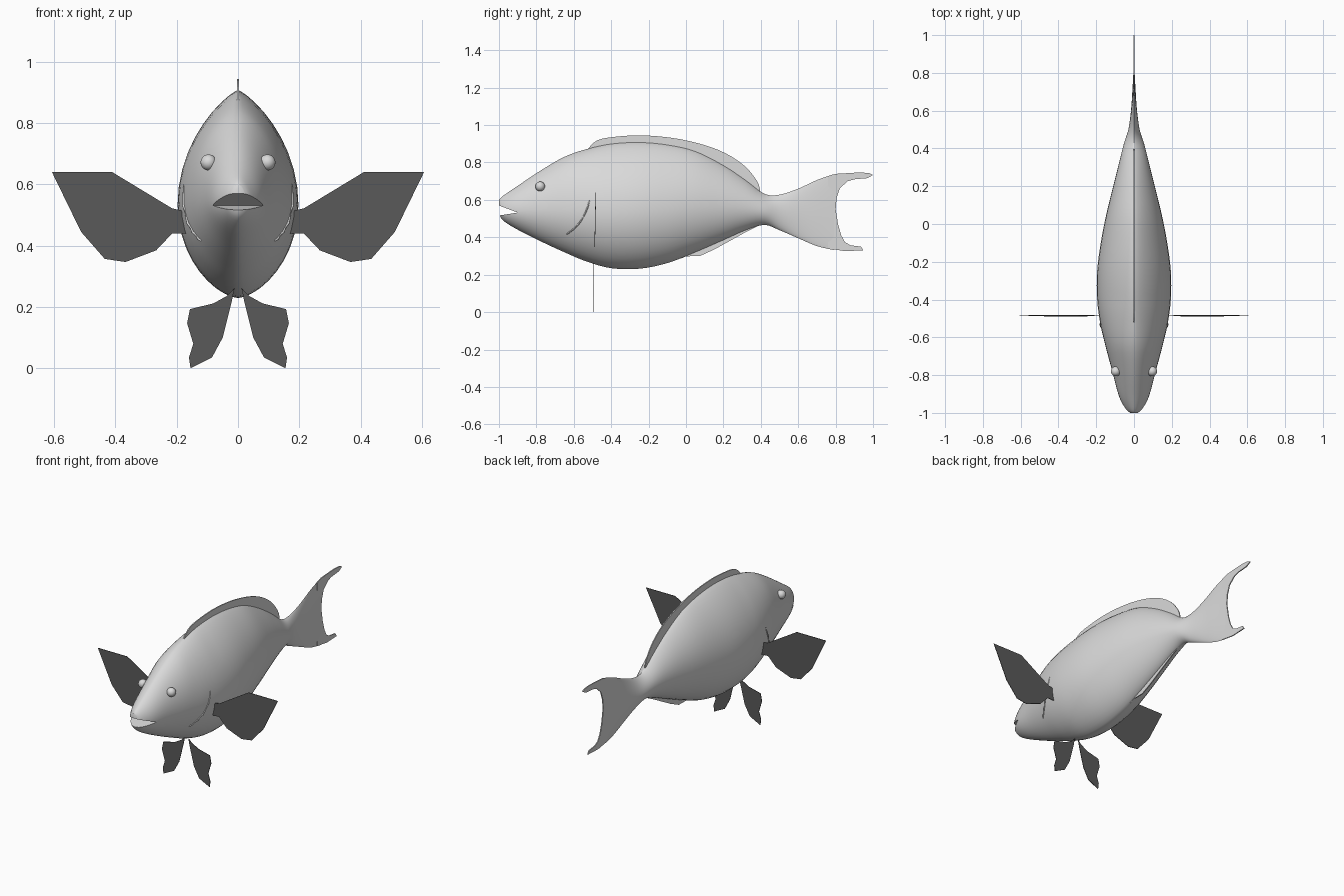
import bpy
import bmesh
from math import cos, sin, pi, radians
from mathutils import Vector

default_cube = bpy.data.objects.get("Cube")
if default_cube:
    bpy.data.objects.remove(default_cube, do_unlink=True)


def make_material(name, value):
    mat = bpy.data.materials.new(name)
    mat.use_nodes = True
    colour = (value, value, value, 1)
    mat.diffuse_color = colour
    mat.node_tree.nodes["Principled BSDF"].inputs["Base Color"].default_value = colour
    return mat


light_grey = make_material("light grey skin", 0.7)
dark_grey = make_material("dark grey fin", 0.1)


def finish(name, bm, mat):
    """Turn a bmesh into a linked object with one material."""
    bmesh.ops.recalc_face_normals(bm, faces=bm.faces)
    mesh = bpy.data.meshes.new(name)
    bm.to_mesh(mesh)
    bm.free()
    obj = bpy.data.objects.new(name, mesh)
    bpy.context.collection.objects.link(obj)
    mesh.materials.append(mat)
    return obj


def activate(obj):
    bpy.ops.object.select_all(action="DESELECT")
    obj.select_set(True)
    bpy.context.view_layer.objects.active = obj


def smooth(obj, degrees=40):
    activate(obj)
    bpy.ops.object.shade_smooth_by_angle(angle=radians(degrees))


def plate(name, outline, to_space, thickness, mat):
    """Thin fin: a flat outline given thickness along its normal."""
    bm = bmesh.new()
    face = bm.faces.new([bm.verts.new(to_space(a, b)) for a, b in outline])
    face.normal_update()
    offset = face.normal * thickness
    moved = bmesh.ops.extrude_face_region(bm, geom=[face])["geom"]
    verts = [g for g in moved if isinstance(g, bmesh.types.BMVert)]
    bmesh.ops.translate(bm, verts=verts, vec=offset)
    bmesh.ops.translate(bm, verts=bm.verts, vec=-offset / 2)
    bmesh.ops.triangulate(bm, faces=[f for f in bm.faces if len(f.verts) > 4])
    return finish(name, bm, mat)


def spline(points, steps):
    """Catmull-Rom interpolation through tuples of any length."""
    pts = [Vector(p) for p in points]
    out = []
    for i in range(len(pts) - 1):
        p0, p1, p2 = pts[max(i - 1, 0)], pts[i], pts[i + 1]
        p3 = pts[min(i + 2, len(pts) - 1)]
        for s in range(steps):
            t = s / steps
            out.append(p1 + (p2 - p0) * (t / 2)
                       + (p0 * 2 - p1 * 5 + p2 * 4 - p3) * (t * t / 2)
                       + (p1 * 3 - p0 - p2 * 3 + p3) * (t ** 3 / 2))
    return out + [pts[-1]]


# Body stations: y, top, bottom, half width
stations = spline([
    (-1, .60, .53, .02), (-.98, .62, .492, .044), (-.91, .668, .446, .08),
    (-.78, .755, .38, .115), (-.65, .83, .32, .15), (-.53, .872, .27, .178),
    (-.4, .90, .235, .195), (-.25, .908, .232, .195), (-.1, .895, .262, .176),
    (.05, .86, .32, .147), (.2, .785, .385, .11), (.32, .705, .438, .08),
    (.42, .632, .466, .055), (.5, .628, .438, .03), (.6, .66, .395, .016),
    (.7, .706, .353, .009), (.79, .737, .332, .004)], 4)


def section(station):
    """Middle height and the roundness exponent of the upper half."""
    y, top, low, _ = station
    ridge = 1.2 + .4 * min(max((y + .65) / .25, 0), 1)
    return low + .45 * (top - low), ridge


def ring(station, count=40):
    y, top, low, width = station
    mid, ridge = section(station)
    points = []
    for i in range(count):
        c, s = cos(2 * pi * i / count), sin(2 * pi * i / count)
        power = ridge if s > 0 else 1.25
        x = width * abs(c) ** power * (1 if c > 0 else -1)
        points.append((x, y, mid + s * (top - mid if s > 0 else mid - low)))
    return points


def half_width(y, z):
    """Half width of the body at a point on its flank."""
    station = min(stations, key=lambda st: abs(st[0] - y))
    mid, ridge = section(station)
    reach = station[1] - mid if z > mid else mid - station[2]
    t = min(abs(z - mid) / reach, 1)
    return station[3] * (1 - t * t) ** ((ridge if z > mid else 1.25) / 2)


# Body, from the lips into the tail
bm = bmesh.new()
rings = [[bm.verts.new(p) for p in ring(st)] for st in stations]
for a, b in zip(rings, rings[1:]):
    for i in range(len(a)):
        j = (i + 1) % len(a)
        bm.faces.new((a[i], a[j], b[j], b[i]))
bm.faces.new(rings[0])
bm.faces.new(rings[-1])
body = finish("body", bm, light_grey)

# Open mouth, cut as a wedge
wedge = plate("mouth_cutter", [(-1.04, .585), (-1.04, .51), (-.9, .532)],
              lambda y, z: (0, y, z), .5, light_grey)
wedge.hide_render = True
cut = body.modifiers.new("mouth", "BOOLEAN")
cut.operation = "DIFFERENCE"
cut.solver = "EXACT"
cut.object = wedge
activate(body)
bpy.ops.object.modifier_apply(modifier=cut.name)
bpy.data.objects.remove(wedge, do_unlink=True)
smooth(body)

# Fins on the middle plane
dorsal = [(p[0], p[1]) for p in spline([
    (-.54, .85), (-.525, .872), (-.475, .918), (-.39, .936), (-.25, .945),
    (-.085, .933), (.075, .90), (.21, .85), (.315, .78), (.38, .70),
    (.397, .65)], 3)] + [(.38, .62), (.2, .72), (-.1, .82)]
anal = [(-.06, .32), (-.03, .285), (0, .298), (.075, .30), (.155, .337),
        (.315, .425), (.4, .468), (.3, .48), (.1, .40)]
tail = [(.76, .725), (.8, .739), (.93, .747), (.98, .743), (1, .733),
        (.97, .716), (.9, .71), (.865, .70), (.823, .663), (.805, .61),
        (.80, .55), (.813, .47), (.83, .41), (.85, .374), (.88, .357),
        (.935, .35), (.948, .33), (.85, .326), (.76, .34)]
for name, outline in (("dorsal_fin", dorsal), ("anal_fin", anal),
                      ("tail_fin", tail)):
    plate(name, outline, lambda y, z: (0, y, z), .006, light_grey)

# Paired fins, eyes and gill edges
pectoral = [(.165, .44), (.215, .44), (.267, .385), (.367, .347),
            (.435, .357), (.512, .445), (.607, .64), (.41, .64),
            (.215, .522), (.16, .51)]
pelvic = [(.155, 0), (.085, .035), (.05, .10), (.02, .22), (.012, .26),
          (.035, .237), (.08, .212), (.157, .193), (.166, .147),
          (.146, .08), (.16, .035)]
gill = [(-.515, .60), (-.53, .55), (-.56, .49), (-.6, .445), (-.64, .415)]

for side, label in ((1, "left"), (-1, "right")):
    plate(label + "_pectoral_fin", pectoral,
          lambda x, z: (side * x, -.485 - .02 * (.5 - z), z), .003, dark_grey)
    plate(label + "_pelvic_fin", pelvic,
          lambda x, z: (side * x, -.495, z), .003, dark_grey)

    bm = bmesh.new()
    bmesh.ops.create_uvsphere(bm, u_segments=20, v_segments=12, radius=.026)
    eye_x = half_width(-.78, .672) + .008
    bmesh.ops.translate(bm, verts=bm.verts, vec=(side * eye_x, -.78, .672))
    smooth(finish(label + "_eye", bm, light_grey), 60)

    curve = bpy.data.curves.new(label + "_gill_edge", "CURVE")
    curve.dimensions = "3D"
    curve.bevel_depth = .004
    curve.bevel_resolution = 1
    line = curve.splines.new("POLY")
    path = spline(gill, 3)
    line.points.add(len(path) - 1)
    for point, (y, z) in zip(line.points, path):
        point.co = (side * half_width(y, z), y, z, 1)
    curve.materials.append(light_grey)
    bpy.context.collection.objects.link(
        bpy.data.objects.new(label + "_gill_edge", curve))
